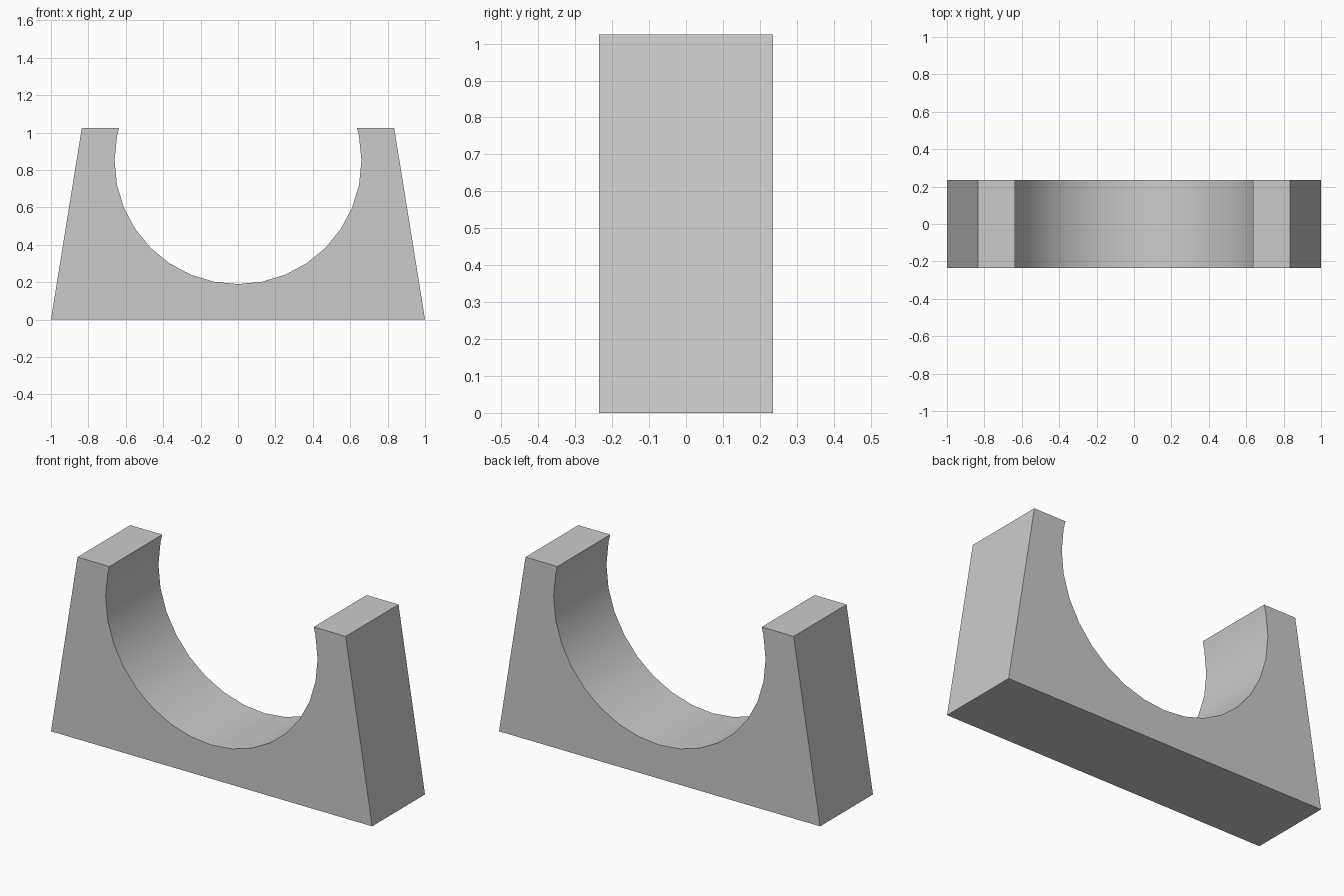
import bpy
import bmesh
from math import radians, sin, cos, acos, degrees

cube = bpy.data.objects.get("Cube")
if cube:
    bpy.data.objects.remove(cube, do_unlink=True)

HEIGHT, HALF_DEPTH = 1.025, 0.235
HALF_BASE, HALF_TOP = 1.0, 0.835
RADIUS, CENTRE_Z = 0.66, 0.85
STEP = 360 / 32

grey = bpy.data.materials.new("light_grey")
grey.use_nodes = True
colour = (0.6, 0.6, 0.6, 1)
grey.diffuse_color = colour
grey.node_tree.nodes["Principled BSDF"].inputs["Base Color"].default_value = colour

# Cradle curve, measured in degrees from its lowest point up to the rim
rim = degrees(acos((CENTRE_Z - HEIGHT) / RADIUS))
count = int(rim // STEP)
angles = [-rim] + [i * STEP for i in range(-count, count + 1)] + [rim]
arc = [(RADIUS * sin(radians(a)), CENTRE_Z - RADIUS * cos(radians(a))) for a in angles]

# Full outline: tapered sides joined by the cradle
outline = [(-HALF_TOP, HEIGHT)] + arc + [(HALF_TOP, HEIGHT), (HALF_BASE, 0), (-HALF_BASE, 0)]

# Extrude the outline from front to back
bm = bmesh.new()
face = bm.faces.new([bm.verts.new((x, -HALF_DEPTH, z)) for x, z in outline])
result = bmesh.ops.extrude_face_region(bm, geom=[face])
moved = [v for v in result["geom"] if isinstance(v, bmesh.types.BMVert)]
bmesh.ops.translate(bm, verts=moved, vec=(0, 2 * HALF_DEPTH, 0))
bmesh.ops.recalc_face_normals(bm, faces=bm.faces)

mesh = bpy.data.meshes.new("cradle_support")
bm.to_mesh(mesh)
bm.free()
mesh.materials.append(grey)
support = bpy.data.objects.new("cradle_support", mesh)
bpy.context.collection.objects.link(support)

# Smooth cradle with crisp outer edges
bpy.ops.object.select_all(action="DESELECT")
support.select_set(True)
bpy.context.view_layer.objects.active = support
bpy.ops.object.shade_smooth_by_angle(angle=radians(30))
